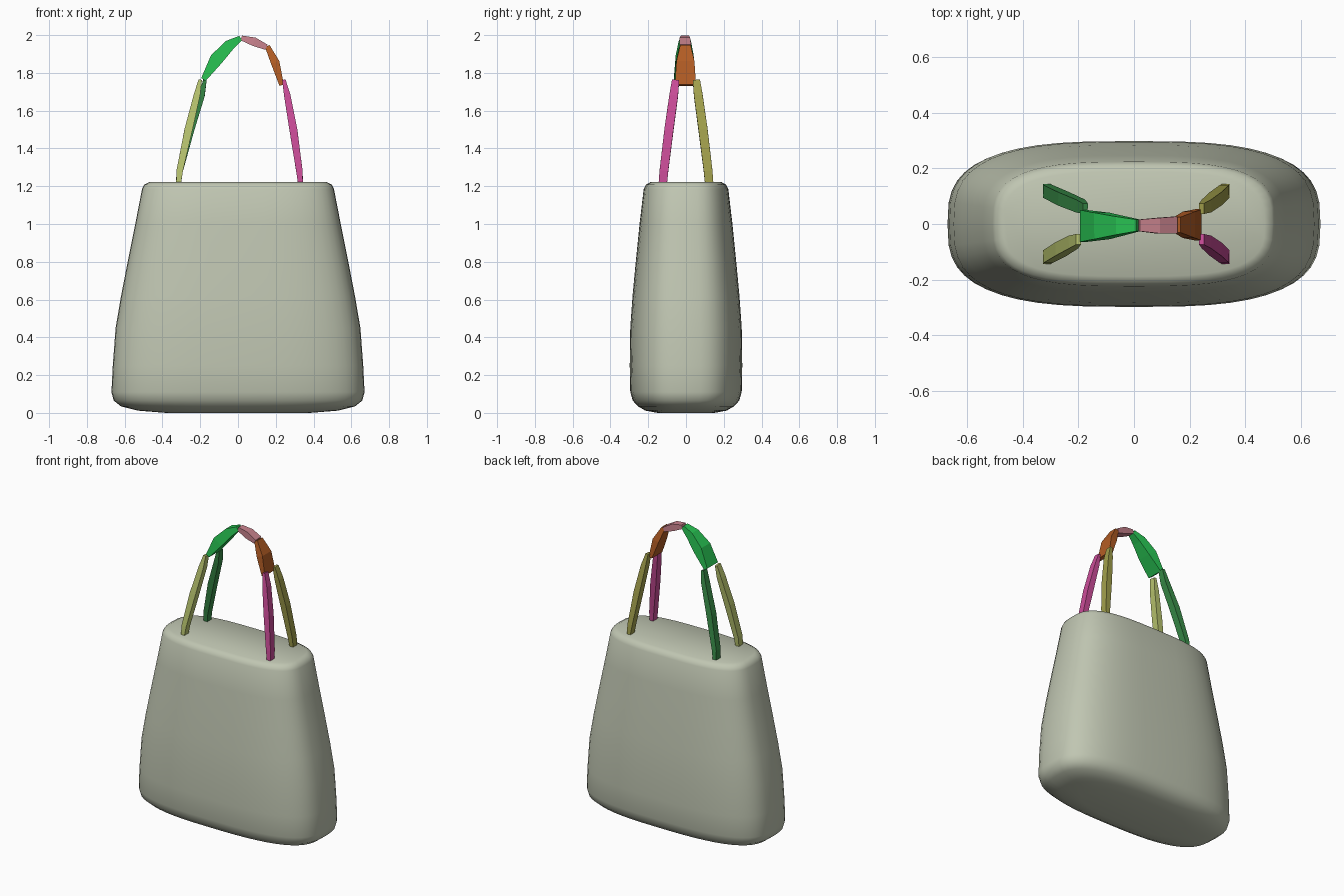
import bpy, bmesh, math
from mathutils import Vector

cube = bpy.data.objects.get("Cube")
if cube:
    bpy.data.objects.remove(cube, do_unlink=True)


def material(name, rgb):
    """Flat colour from 0-255 sRGB, stored as linear values."""
    lin = [((c / 255 + 0.055) / 1.055) ** 2.4 for c in rgb] + [1.0]
    m = bpy.data.materials.new(name)
    m.use_nodes = True
    m.diffuse_color = lin
    m.node_tree.nodes["Principled BSDF"].inputs["Base Color"].default_value = lin
    return m


def loft(name, rings, mat):
    """Skin a list of equal-length point rings and cap both ends."""
    bm = bmesh.new()
    loops = [[bm.verts.new(p) for p in ring] for ring in rings]
    n = len(loops[0])
    for a, b in zip(loops, loops[1:]):
        for i in range(n):
            j = (i + 1) % n
            bm.faces.new((a[i], a[j], b[j], b[i]))
    bm.faces.new(loops[0][::-1])
    bm.faces.new(loops[-1])
    bmesh.ops.recalc_face_normals(bm, faces=bm.faces)
    me = bpy.data.meshes.new(name)
    bm.to_mesh(me)
    bm.free()
    me.materials.append(mat)
    ob = bpy.data.objects.new(name, me)
    bpy.context.collection.objects.link(ob)
    return ob


def rounded_ring(z, rx, ry, power, n=48):
    """Superellipse cross-section."""
    pts = []
    for i in range(n):
        a = 2 * math.pi * i / n
        c, s = math.cos(a), math.sin(a)
        pts.append((math.copysign(abs(c) ** (2 / power), c) * rx,
                    math.copysign(abs(s) ** (2 / power), s) * ry, z))
    return pts


def strap(name, stations, mat):
    """Flat-sided band; each station is x, y, z, width, thickness."""
    pts = [Vector(s[:3]) for s in stations]
    rings = []
    for i, (x, y, z, w, t) in enumerate(stations):
        along = (pts[min(i + 1, len(pts) - 1)] - pts[max(i - 1, 0)]).normalized()
        out = along.cross(Vector((0, 1, 0))).normalized()
        side = out.cross(along).normalized()
        rings.append([pts[i] + side * (u * w / 2) + out * (v * t / 2)
                      for u, v in ((-1, -1), (1, -1), (1, 1), (-1, 1))])
    return loft(name, rings, mat)


# Bag body: tapered, soft-edged shell with a flat top
body_profile = [
    (0.0, 0.38, 0.15, 2.7), (0.012, 0.53, 0.215, 2.8), (0.035, 0.62, 0.255, 2.9),
    (0.065, 0.658, 0.282, 3.0), (0.11, 0.67, 0.295, 3.0), (0.25, 0.663, 0.298, 3.0),
    (0.45, 0.648, 0.295, 3.0), (0.62, 0.619, 0.283, 3.0), (0.80, 0.584, 0.266, 3.0),
    (1.00, 0.544, 0.246, 3.0), (1.185, 0.508, 0.224, 3.1), (1.208, 0.497, 0.212, 3.1),
    (1.222, 0.47, 0.188, 3.1)]
body = loft("bag_body", [rounded_ring(*p) for p in body_profile],
            material("sage grey", (192, 198, 178)))
bpy.ops.object.select_all(action="DESELECT")
body.select_set(True)
bpy.context.view_layer.objects.active = body
bpy.ops.object.shade_smooth_by_angle(angle=math.radians(40))

# Four handle legs, front and back on each side
legs = [("front_right", -1, -1, "lime olive", (186, 198, 112)),
        ("back_right", -1, 1, "dark green", (56, 140, 72)),
        ("front_left", 1, -1, "magenta", (202, 76, 152)),
        ("back_left", 1, 1, "olive", (162, 160, 76))]
for name, sx, sy, colour, rgb in legs:
    top_x = 0.243 if sx > 0 else (0.20 if sy < 0 else 0.175)
    mid_x = 0.293 if sx > 0 else (0.262 if sy < 0 else 0.252)
    foot_x = 0.332 if sx > 0 else 0.316
    strap("handle_leg_" + name, [
        (sx * foot_x, sy * 0.124, 1.20, 0.044, 0.024),
        (sx * (foot_x - 0.007), sy * 0.117, 1.28, 0.046, 0.034),
        (sx * mid_x, sy * 0.09, 1.50, 0.048, 0.042),
        (sx * (top_x + 0.018), sy * 0.065, 1.68, 0.046, 0.034),
        (sx * top_x, sy * 0.055, 1.762, 0.038, 0.018)], material(colour, rgb))

# Handle arch: three joined segments
strap("handle_arch_right", [
    (-0.183, -0.007, 1.765, 0.115, 0.028), (-0.115, -0.007, 1.872, 0.095, 0.07),
    (-0.045, -0.006, 1.947, 0.065, 0.058), (0.014, -0.005, 1.984, 0.042, 0.028)],
    material("bright green", (40, 194, 82)))
strap("handle_arch_top", [
    (0.018, -0.005, 1.985, 0.042, 0.026), (0.085, -0.006, 1.965, 0.056, 0.046),
    (0.15, -0.004, 1.936, 0.062, 0.03)], material("dusty pink", (200, 130, 141)))
strap("handle_arch_left", [
    (0.155, -0.003, 1.942, 0.055, 0.026), (0.197, -0.003, 1.855, 0.095, 0.046),
    (0.231, -0.003, 1.735, 0.112, 0.024)], material("burnt orange", (178, 92, 36)))
